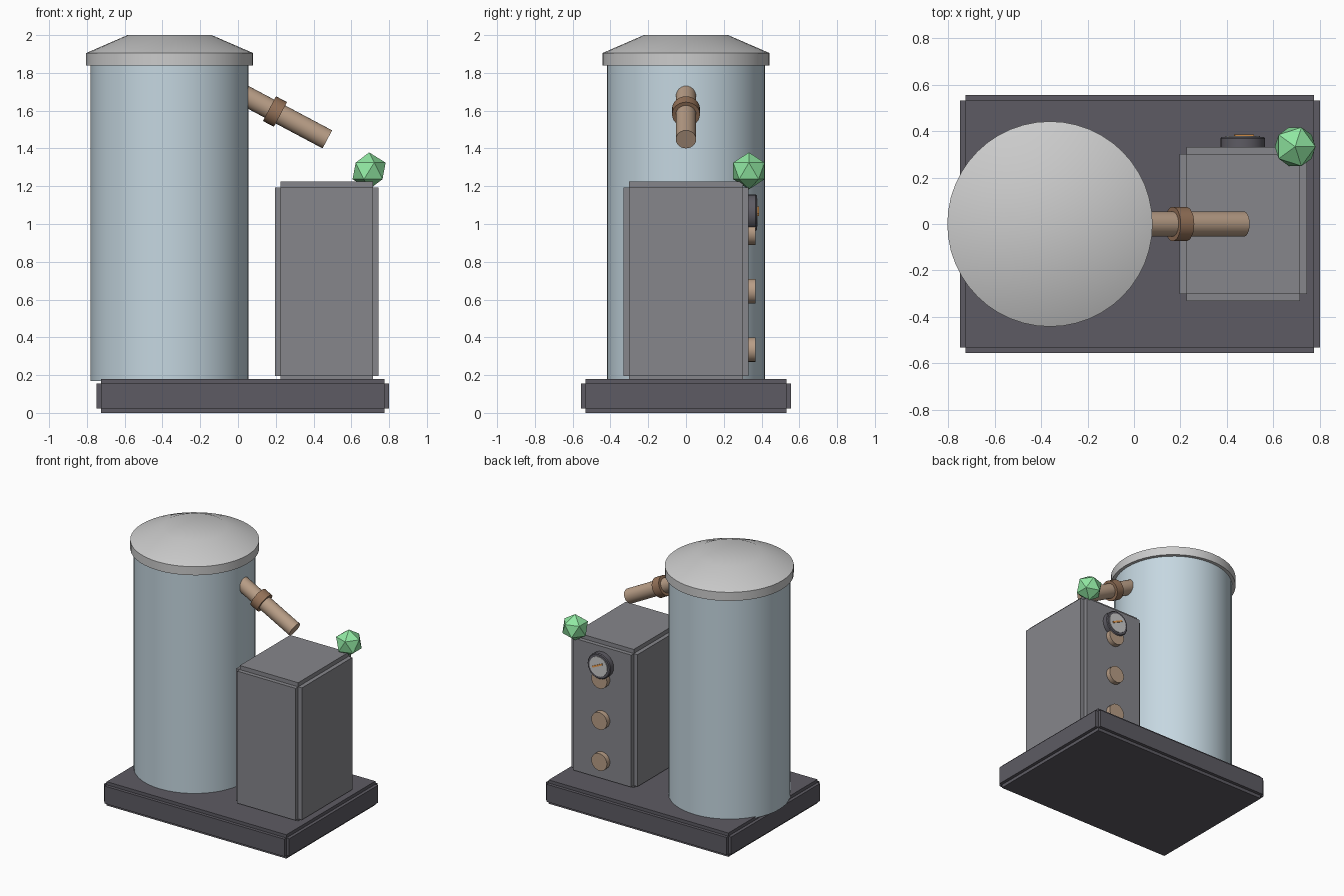
import bpy, bmesh, math
from mathutils import Vector, Matrix

if "Cube" in bpy.data.objects:
    bpy.data.objects.remove(bpy.data.objects["Cube"])


def material(name, rgb):
    m = bpy.data.materials.new(name)
    m.diffuse_color = (*rgb, 1)
    m.use_nodes = True
    m.node_tree.nodes["Principled BSDF"].inputs["Base Color"].default_value = m.diffuse_color
    return m


BLUE = material("pale_blue", (0.56, 0.68, 0.75))
DARK = material("dark_iron", (0.11, 0.105, 0.125))
STEEL = material("steel", (0.24, 0.24, 0.26))
LIGHT = material("light_steel", (0.55, 0.55, 0.58))
COPPER = material("copper", (0.48, 0.34, 0.24))
BRONZE = material("bronze", (0.30, 0.17, 0.10))
GREEN = material("green", (0.28, 0.80, 0.36))
DIAL = material("dial", (0.60, 0.63, 0.60))
ORANGE = material("orange", (0.85, 0.35, 0.08))


def finish(bm, name, mat, smooth=False):
    bmesh.ops.recalc_face_normals(bm, faces=bm.faces)
    me = bpy.data.meshes.new(name)
    bm.to_mesh(me)
    bm.free()
    ob = bpy.data.objects.new(name, me)
    bpy.context.collection.objects.link(ob)
    me.materials.append(mat)
    if smooth:
        bpy.ops.object.select_all(action='DESELECT')
        ob.select_set(True)
        bpy.context.view_layer.objects.active = ob
        bpy.ops.object.shade_smooth_by_angle(angle=math.radians(35))
    return ob


def lathe(name, profile, origin, axis, mat, segments=32):
    """Closed solid of revolution from (radius, distance along axis) points."""
    bm = bmesh.new()
    rot = Vector((0, 0, 1)).rotation_difference(Vector(axis)).to_matrix().to_4x4()
    mtx = Matrix.Translation(origin) @ rot
    rings = [[bm.verts.new(mtx @ Vector((r * math.cos(a), r * math.sin(a), d)))
              for a in (2 * math.pi * i / segments for i in range(segments))]
             for r, d in profile]
    for lo, hi in zip(rings, rings[1:]):
        for i in range(segments):
            j = (i + 1) % segments
            bm.faces.new((lo[i], lo[j], hi[j], hi[i]))
    bm.faces.new(rings[0])
    bm.faces.new(rings[-1])
    return finish(bm, name, mat, smooth=True)


def stepped_box(name, centre, size, step, mat):
    """Three crossed boxes, each full length on one axis, giving notched edges."""
    bm = bmesh.new()
    for axis in range(3):
        dims = [s if i == axis else s - 2 * step for i, s in enumerate(size)]
        bmesh.ops.create_cube(bm, size=1, matrix=Matrix.Translation(centre)
                              @ Matrix.Diagonal((*dims, 1)))
    return finish(bm, name, mat)


# Base and control cabinet
stepped_box("base_plinth", (0.025, 0, 0.09), (1.55, 1.11, 0.18), 0.024, DARK)
stepped_box("control_cabinet", (0.47, 0, 0.695), (0.55, 0.664, 1.06), 0.031, STEEL)

# Tank and domed lid
lathe("tank", [(0.418, 0.17), (0.418, 1.85)], (-0.362, 0, 0), (0, 0, 1), BLUE, 48)
lathe("tank_lid", [(0.442, 1.84), (0.442, 1.905), (0.223, 2.0)],
      (-0.362, 0, 0), (0, 0, 1), LIGHT, 48)

# Sloping outlet pipe with collar
slope = Vector((0.883, 0, -0.469))
pipe_end = Vector((0.473, 0, 1.448))
lathe("outlet_pipe", [(0.054, -0.52), (0.054, 0)], pipe_end, slope, COPPER, 24)
lathe("pipe_collar", [(0.074, -0.347), (0.074, -0.281)], pipe_end, slope, BRONZE, 24)

# Back panel knobs
for i in range(3):
    lathe(f"panel_knob_{i + 1}", [(0.065, -0.02), (0.065, 0.036)],
          (0.468, 0.333, 0.335 + 0.31 * i), (0, 1, 0), COPPER, 20)

# Pressure gauge: bezel, dial and needle
gauge = Vector((0.468, 0.333, 1.06))
lathe("gauge_bezel", [(0.096, -0.01), (0.096, 0.036), (0.09, 0.042)],
      gauge, (0, 1, 0), DARK, 24)
lathe("gauge_dial", [(0.074, 0.02), (0.074, 0.046)], gauge, (0, 1, 0), DIAL, 24)
bm = bmesh.new()
bmesh.ops.create_cube(bm, size=1, matrix=Matrix.Translation(gauge + Vector((0.005, 0.047, 0.008)))
                      @ Matrix.Rotation(math.radians(25), 4, 'Y')
                      @ Matrix.Diagonal((0.09, 0.012, 0.012, 1)))
finish(bm, "gauge_needle", ORANGE)

# Faceted indicator lamp on the cabinet corner
bm = bmesh.new()
bmesh.ops.create_icosphere(bm, subdivisions=1, radius=0.098,
                           matrix=Matrix.Translation((0.694, 0.333, 1.281)))
finish(bm, "indicator_lamp", GREEN)
